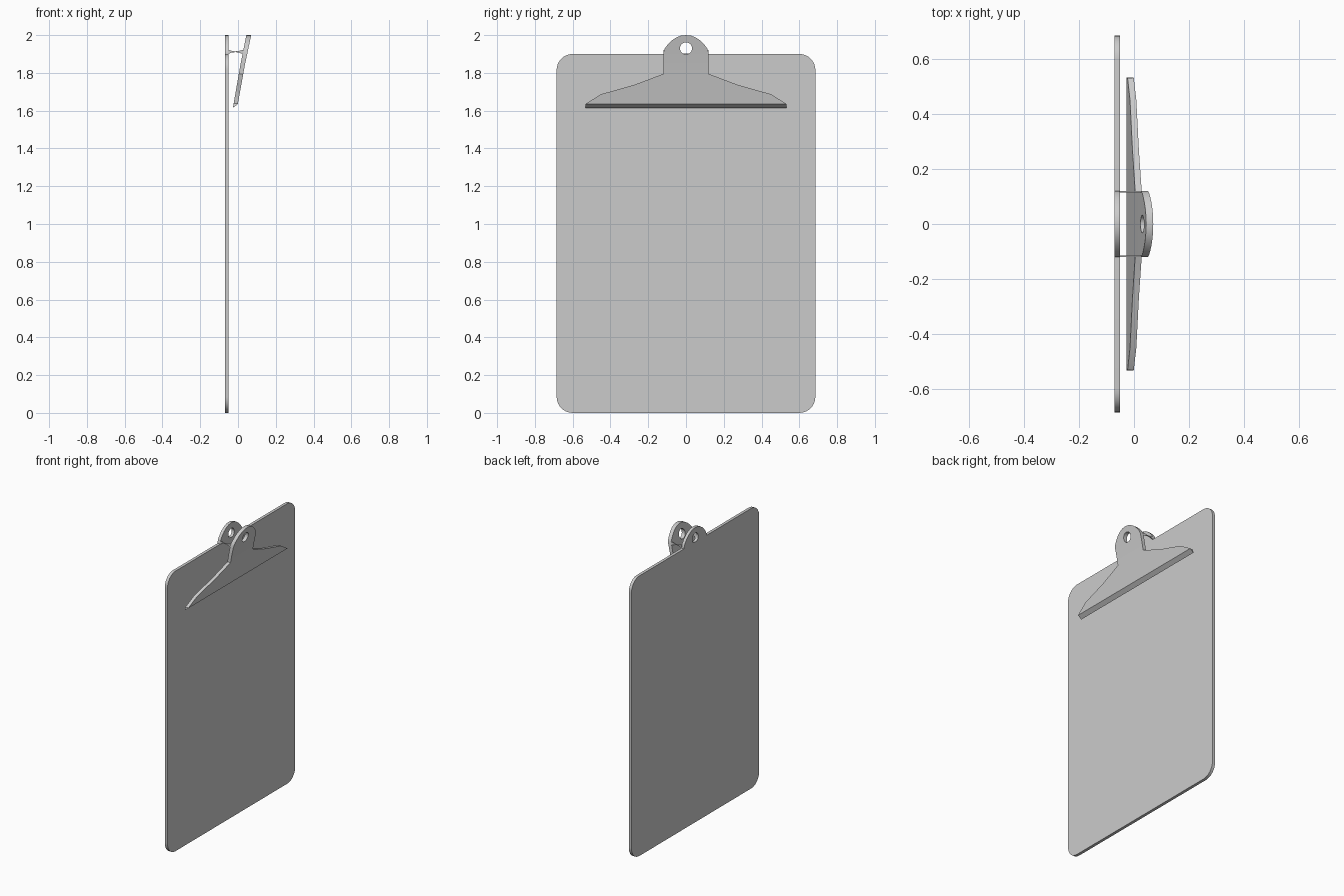
import bpy, bmesh
from math import sin, cos, pi, radians

if "Cube" in bpy.data.objects:
    bpy.data.objects.remove(bpy.data.objects["Cube"])


def interp(pts, t):
    """Piecewise linear x for a height t."""
    for (t0, x0), (t1, x1) in zip(pts, pts[1:]):
        if t <= t1 + 1e-6:
            return x0 + (x1 - x0) * (t - t0) / (t1 - t0)
    return pts[-1][1]


def make_plate(name, loops, back, front, bend=None, chamfer=None):
    """Fill (y, z) loops (outline first, then holes) and thicken from back(z) to front(z)."""
    bm = bmesh.new()
    for loop in loops:
        vs = [bm.verts.new((0, y, z)) for y, z in loop]
        for a, b in zip(vs, vs[1:] + vs[:1]):
            bm.edges.new((a, b))
    bmesh.ops.triangle_fill(bm, edges=bm.edges[:], use_beauty=True, normal=(1, 0, 0))
    if bend:
        bmesh.ops.bisect_plane(bm, geom=bm.verts[:] + bm.edges[:] + bm.faces[:],
                               plane_co=(0, 0, bend), plane_no=(0, 0, 1))
    res = bmesh.ops.extrude_face_region(bm, geom=bm.faces[:], use_keep_orig=True)
    top = {g for g in res["geom"] if isinstance(g, bmesh.types.BMVert)}
    for v in bm.verts:
        if v in top:
            if chamfer:
                v.co.z = max(v.co.z, chamfer)
            v.co.x = front(v.co.z)
        else:
            v.co.x = back(v.co.z)
    bmesh.ops.recalc_face_normals(bm, faces=bm.faces[:])
    me = bpy.data.meshes.new(name)
    bm.to_mesh(me)
    bm.free()
    ob = bpy.data.objects.new(name, me)
    bpy.context.collection.objects.link(ob)
    bpy.ops.object.select_all(action='DESELECT')
    ob.select_set(True)
    bpy.context.view_layer.objects.active = ob
    bpy.ops.object.shade_smooth_by_angle(angle=radians(30))
    return ob


def arc(cy, cz, r, a0, a1, n):
    return [(cy + r * cos(a0 + (a1 - a0) * i / n), cz + r * sin(a0 + (a1 - a0) * i / n))
            for i in range(n + 1)]


def mirrored(half):
    """Half outline ending on the centre line, completed on the other side."""
    return half + [(-y, z) for y, z in reversed(half) if y > 1e-6]


BACK, FRONT = -0.07, -0.05
hole = arc(0, 1.93, 0.032, 0, 2 * pi, 24)[:-1]
arch = [(0.12, 1.908), (0.112, 1.93), (0.095, 1.952), (0.075, 1.972),
        (0.052, 1.987), (0.027, 1.997), (0, 2.0)]

# Board with rounded corners
W, H, R = 0.685, 1.9, 0.085
outline = []
for cy, cz, q in ((W - R, R, -1), (W - R, H - R, 0), (R - W, H - R, 1), (R - W, R, 2)):
    outline += arc(cy, cz, R, q * pi / 2, (q + 1) * pi / 2, 8)
make_plate("board", [outline], lambda z: BACK, lambda z: FRONT)

# Rear hanging tab above the board
make_plate("rear_tab", [mirrored([(0.12, 1.9)] + arch), hole], lambda z: BACK, lambda z: FRONT)

# Tilted clip lever with wide jaw, slight bend and chamfered lower lip
inner = [(1.615, -0.027), (1.845, 0.013), (2.0, 0.044)]
outer = [(1.635, -0.001), (1.845, 0.037), (2.0, 0.07)]
jaw = [(0.532, 1.615), (0.53, 1.637), (0.45, 1.687), (0.27, 1.738), (0.12, 1.795)]
make_plate("clip_lever", [mirrored(jaw + arch), hole],
           lambda z: interp(inner, z), lambda z: interp(outer, z), 1.845, 1.635)

# Pinched side hinges joining the rear tab and the lever
upper = [(-0.052, 1.922), (-0.035, 1.917), (-0.014, 1.914), (0.007, 1.917), (0.028, 1.922)]
lower = [(0.024, 1.9), (0.007, 1.907), (-0.014, 1.91), (-0.035, 1.907), (-0.052, 1.9)]
for side, label in ((-1, "right"), (1, "left")):
    bm = bmesh.new()
    rings = [[bm.verts.new((x, side * y, z)) for x, z in upper + lower] for y in (0.114, 0.12)]
    n = len(upper)
    for r in rings:
        for i in range(n - 1):
            bm.faces.new((r[i], r[i + 1], r[2 * n - 2 - i], r[2 * n - 1 - i]))
    for i in range(2 * n):
        j = (i + 1) % (2 * n)
        bm.faces.new((rings[0][i], rings[0][j], rings[1][j], rings[1][i]))
    bmesh.ops.recalc_face_normals(bm, faces=bm.faces[:])
    me = bpy.data.meshes.new("hinge_" + label)
    bm.to_mesh(me)
    bm.free()
    bpy.context.collection.objects.link(bpy.data.objects.new("hinge_" + label, me))
